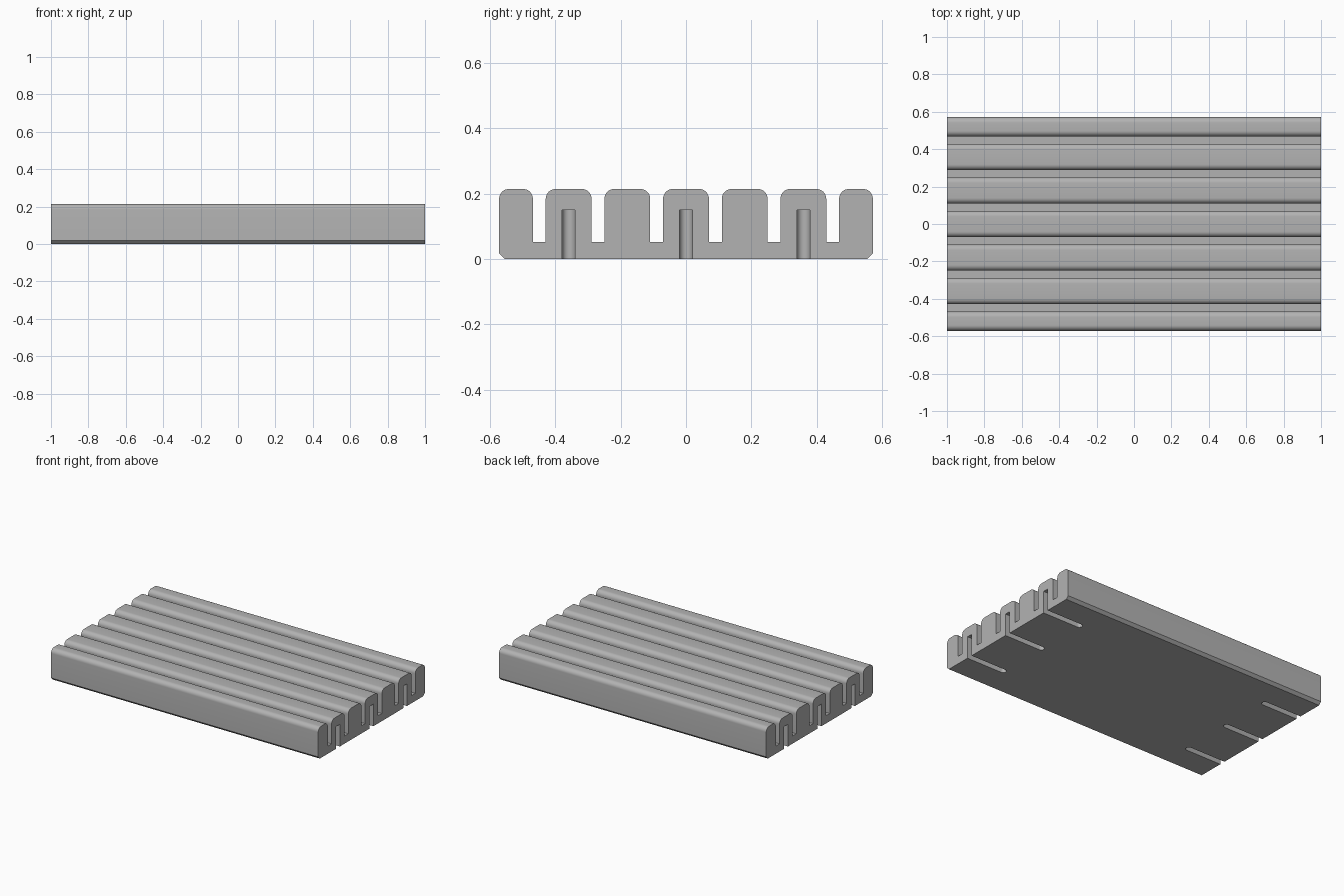
import bpy, bmesh, math

# Remove the default cube
cube = bpy.data.objects.get("Cube")
if cube:
    bpy.data.objects.remove(cube, do_unlink=True)

LENGTH, HALF_WIDTH, HEIGHT = 2.0, 0.571, 0.214
PITCH, GAP = 0.1793, 0.0393
FLOOR, ROUND, CHAMFER = 0.052, 0.03, 0.018
SLOT_HEIGHT, SLOT_LENGTH = 0.15, 0.286

gray = bpy.data.materials.new("plain gray")
gray.use_nodes = True
colour = (0.45, 0.45, 0.45, 1)
gray.diffuse_color = colour
gray.node_tree.nodes["Principled BSDF"].inputs["Base Color"].default_value = colour


def extrude(name, outline, vector):
    """Make a solid by extruding a closed 3D outline."""
    bm = bmesh.new()
    face = bm.faces.new([bm.verts.new(p) for p in outline])
    top = bmesh.ops.extrude_face_region(bm, geom=[face])["geom"]
    bmesh.ops.translate(bm, vec=vector,
                        verts=[v for v in top if isinstance(v, bmesh.types.BMVert)])
    bmesh.ops.recalc_face_normals(bm, faces=bm.faces)
    mesh = bpy.data.meshes.new(name)
    bm.to_mesh(mesh)
    bm.free()
    mesh.materials.append(gray)
    obj = bpy.data.objects.new(name, mesh)
    bpy.context.collection.objects.link(obj)
    return obj


def arc(cy, cz, r, start, end, steps=8):
    return [(cy + r * math.cos(a), cz + r * math.sin(a))
            for a in (math.radians(start + (end - start) * i / steps)
                      for i in range(steps + 1))]


# Ribbed section: chamfered base, then rounded ribs separated by grooves
section = [(HALF_WIDTH, CHAMFER)]
right = HALF_WIDTH
centres = [PITCH * (2.5 - i) for i in range(6)]
for i in range(7):
    left = centres[i] + GAP / 2 if i < 6 else -HALF_WIDTH
    section += arc(right - ROUND, HEIGHT - ROUND, ROUND, 0, 90)
    section += arc(left + ROUND, HEIGHT - ROUND, ROUND, 90, 180)
    if i < 6:
        right = centres[i] - GAP / 2
        section += [(left, FLOOR), (right, FLOOR)]
section += [(-HALF_WIDTH, CHAMFER), (-HALF_WIDTH + CHAMFER, 0),
            (HALF_WIDTH - CHAMFER, 0)]
board = extrude("ribbed_board", [(-LENGTH / 2, y, z) for y, z in section],
                (LENGTH, 0, 0))

# Round-ended slots cut into the underside from both ends
r = GAP / 2
cutters = []
for side in (-1, 1):
    for row in (-1, 0, 1):
        tip = arc(LENGTH / 2 - SLOT_LENGTH + r, 0, r, 90, 270)
        outline = [(LENGTH / 2 + 0.1, r)] + tip + [(LENGTH / 2 + 0.1, -r)]
        cutter = extrude("slot_cutter",
                         [(side * x, y + row * 2 * PITCH, -0.1) for x, y in outline],
                         (0, 0, SLOT_HEIGHT + 0.1))
        cutter.hide_render = True
        cutters.append(cutter)
        cut = board.modifiers.new("slot", 'BOOLEAN')
        cut.operation = 'DIFFERENCE'
        cut.solver = 'EXACT'
        cut.object = cutter

# Apply the cuts, drop the cutters and smooth the rib tops
bpy.ops.object.select_all(action='DESELECT')
board.select_set(True)
bpy.context.view_layer.objects.active = board
for name in [m.name for m in board.modifiers]:
    bpy.ops.object.modifier_apply(modifier=name)
for cutter in cutters:
    bpy.data.objects.remove(cutter, do_unlink=True)
bpy.ops.object.shade_smooth_by_angle(angle=math.radians(30))
